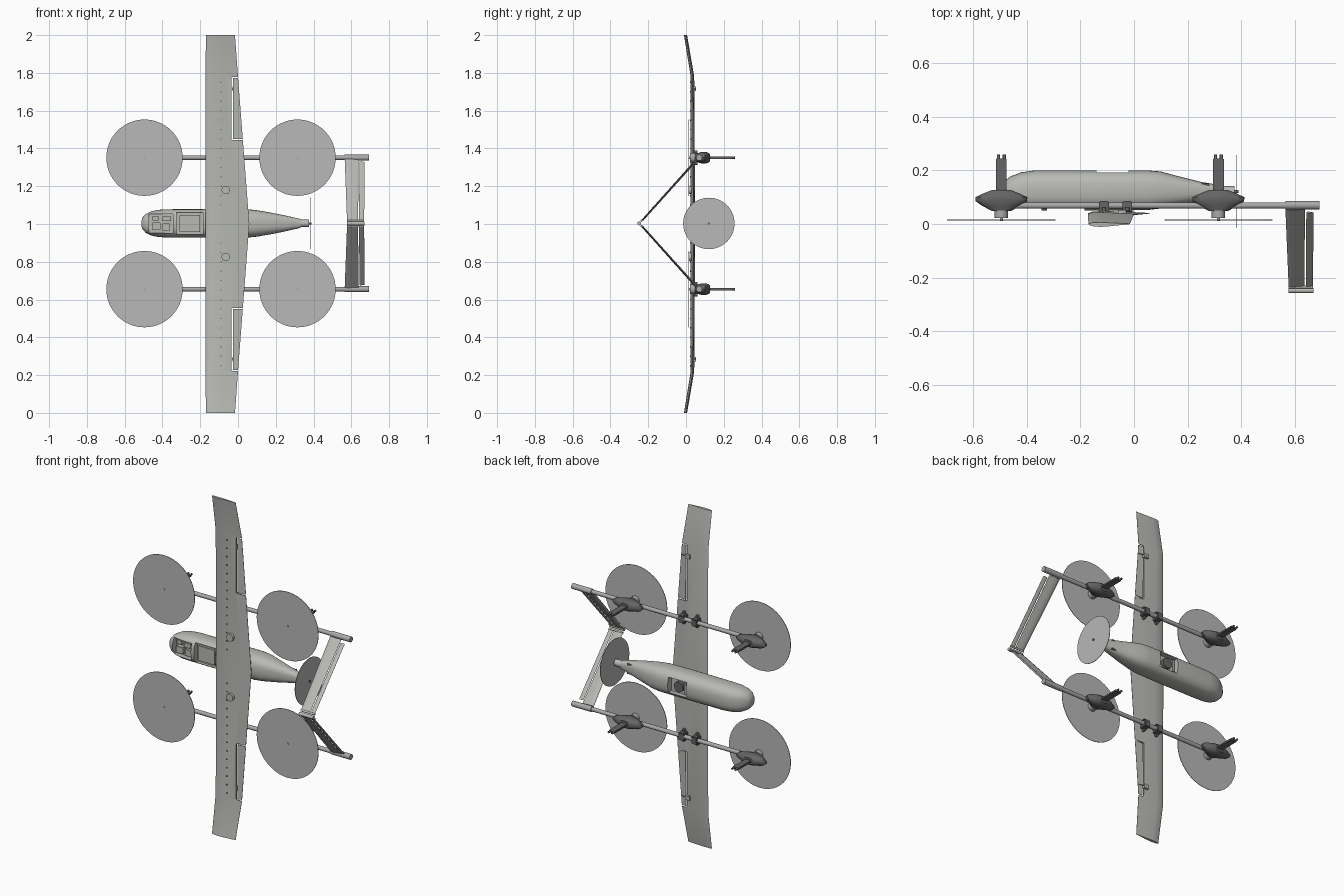
import bpy, bmesh
from math import sin, cos, pi, radians, copysign
from mathutils import Vector, Matrix

if "Cube" in bpy.data.objects:
    bpy.data.objects.remove(bpy.data.objects["Cube"])

MID = 1.003          # centre plane of the airframe
BOOM = 0.348         # boom offset from the centre plane


def material(name, rgb):
    m = bpy.data.materials.new(name)
    m.use_nodes = True
    m.diffuse_color = (*rgb, 1)
    m.node_tree.nodes["Principled BSDF"].inputs["Base Color"].default_value = (*rgb, 1)
    return m


body = material("body grey", (0.48, 0.49, 0.46))
disc_grey = material("rotor grey", (0.48, 0.48, 0.48))
tube_grey = material("boom grey", (0.40, 0.40, 0.40))
dark = material("dark plastic", (0.13, 0.13, 0.135))


def finish(name, bm, mat, smooth=True):
    bmesh.ops.recalc_face_normals(bm, faces=bm.faces)
    me = bpy.data.meshes.new(name)
    bm.to_mesh(me)
    bm.free()
    me.materials.append(mat)
    ob = bpy.data.objects.new(name, me)
    bpy.context.collection.objects.link(ob)
    bpy.ops.object.select_all(action='DESELECT')
    ob.select_set(True)
    bpy.context.view_layer.objects.active = ob
    if smooth:
        bpy.ops.object.shade_smooth_by_angle(angle=radians(35))
    return ob


def loft(name, rings, mat):
    bm = bmesh.new()
    loops = [[bm.verts.new(p) for p in ring] for ring in rings]
    n = len(loops[0])
    for a, b in zip(loops, loops[1:]):
        for i in range(n):
            bm.faces.new((a[i], a[(i + 1) % n], b[(i + 1) % n], b[i]))
    bm.faces.new(loops[0])
    bm.faces.new(loops[-1])
    return finish(name, bm, mat)


def box(name, x, y, z, mat, bevel=0.0):
    """Box from (low, high) pairs on each axis."""
    bm = bmesh.new()
    bmesh.ops.create_cube(bm, size=1)
    for v in bm.verts:
        for k, (lo, hi) in enumerate((x, y, z)):
            v.co[k] = lo + (v.co[k] + 0.5) * (hi - lo)
    if bevel:
        bmesh.ops.bevel(bm, geom=bm.edges[:], offset=bevel, segments=2, affect='EDGES')
    return finish(name, bm, mat, False)


def rod(name, a, b, r1, mat, r2=None, sides=24):
    a, b = Vector(a), Vector(b)
    rot = (b - a).to_track_quat('Z', 'Y').to_matrix().to_4x4()
    bm = bmesh.new()
    bmesh.ops.create_cone(bm, cap_ends=True, segments=sides, radius1=r1,
                          radius2=r1 if r2 is None else r2, depth=(b - a).length,
                          matrix=Matrix.Translation((a + b) / 2) @ rot)
    return finish(name, bm, mat)


def cut(ob, cutters):
    for c in cutters:
        c.hide_render = True
        mod = ob.modifiers.new("cut", 'BOOLEAN')
        mod.operation = 'DIFFERENCE'
        mod.solver = 'EXACT'
        mod.object = c
        bpy.ops.object.select_all(action='DESELECT')
        bpy.context.view_layer.objects.active = ob
        ob.select_set(True)
        bpy.ops.object.modifier_apply(modifier=mod.name)
        bpy.data.objects.remove(c)


# Unit aerofoil outline: chord position, thickness
FOIL = [(0, 0), (0.03, -0.03), (0.12, -0.058), (0.3, -0.07), (0.55, -0.052), (0.8, -0.024),
        (1, -0.004), (1, 0.004), (0.7, 0.02), (0.3, 0.038), (0.08, 0.03)]


def foil_loft(name, sections, mat, normal=(1, 0), thick=1.0):
    """Sections are (z, y, leading x, trailing x)."""
    rings = [[(x0 + u * (x1 - x0), y + t * (x1 - x0) * thick * normal[0],
               z + t * (x1 - x0) * thick * normal[1]) for u, t in FOIL]
             for z, y, x0, x1 in sections]
    return loft(name, rings, mat)


# Wing with drooped tips and slots around the ailerons
half = [(0, 0.04, -0.172, 0.06), (0.78, 0.037, -0.172, 0.0), (1, 0.0, -0.17, -0.016)]
wing = foil_loft("wing", [(1 - z, *r) for z, *r in half[:0:-1]] + [(1 + z, *r) for z, *r in half], body)
slots = []
for s in (1, -1):
    span = sorted((1 + s * 0.447, 1 + s * 0.775))
    slots.append(box("slot", (-0.035, -0.027), (-0.1, 0.15), span, body))
    for e in span:
        slots.append(box("slot", (-0.03, 0.2), (-0.1, 0.15), (e - 0.003, e + 0.003), body))
cut(wing, slots)

# Screw heads on the wing, access caps and aileron servos
for i in range(-15, 16):
    if abs(i) > 1:
        z = 1 + i * 0.05
        rod("wing_screw", (-0.09, 0.02, z), (-0.09, 0.0255 if i % 2 else 0.0245, z), 0.0035, dark, sides=8)
for s in (1, -1):
    rod("wing_cap", (-0.065, 0.035, 1.003 + s * 0.177), (-0.065, 0.013, 1.003 + s * 0.177), 0.022, body)
    zs = 1 + s * 0.715
    box("aileron_servo", (-0.06, -0.03), (0.035, 0.053), (zs - 0.012, zs + 0.012), body)
    rod("aileron_link", (-0.045, 0.052, zs), (0.0, 0.044, zs), 0.002, dark, sides=8)

# Fuselage: rows of x, low y, high y, half width
STATIONS = [(-0.512, 0.10, 0.125, 0.012), (-0.505, 0.08, 0.14, 0.032), (-0.488, 0.066, 0.158, 0.05),
            (-0.46, 0.056, 0.178, 0.064), (-0.42, 0.051, 0.193, 0.072), (-0.37, 0.05, 0.2, 0.075),
            (-0.1, 0.05, 0.2, 0.076), (0.05, 0.052, 0.2, 0.075), (0.1, 0.058, 0.196, 0.07),
            (0.17, 0.07, 0.177, 0.058), (0.25, 0.086, 0.157, 0.042), (0.33, 0.1, 0.144, 0.024)]


def hull_ring(x, lo, hi, w):
    ring = []
    for i in range(32):
        c, s = cos(2 * pi * i / 32), sin(2 * pi * i / 32)
        ring.append((x, (lo + hi) / 2 + (hi - lo) / 2 * copysign(abs(c) ** 0.75, c),
                     MID + w * copysign(abs(s) ** 0.75, s)))
    return ring


hull = loft("fuselage", [hull_ring(*r) for r in STATIONS], body)
wide = (MID - 0.058, MID + 0.058)
cut(hull, [box("bay", (-0.47, -0.345), (0, 0.095), (MID - 0.05, MID + 0.05), body),
           box("bay", (-0.325, -0.185), (0, 0.085), wide, body),
           box("bay", (-0.14, -0.02), (0.165, 0.3), (MID - 0.045, MID + 0.045), body)])

# Equipment inside the bays
for k, (x0, x1, z0, z1, top) in enumerate([
        (-0.455, -0.41, -0.035, 0.005, 0.068), (-0.455, -0.42, 0.015, 0.04, 0.075),
        (-0.4, -0.36, -0.04, 0.0, 0.072), (-0.4, -0.355, 0.012, 0.04, 0.066),
        (-0.31, -0.2, -0.045, 0.045, 0.07)]):
    box("bay_equipment", (x0, x1), (top, 0.1), (MID + z0, MID + z1), body, 0.002)
rod("belly_camera", (-0.08, 0.15, MID), (-0.08, 0.185, MID), 0.03, dark)
box("belly_camera_mount", (-0.13, -0.115), (0.16, 0.185), (MID - 0.035, MID + 0.035), tube_grey)
for s in (1, -1):
    zz = sorted((MID + s * 0.02, MID + s * 0.03))
    box("tail_vent", (0.2, 0.28), (0.13, 0.152), zz, dark)

# Pusher motor and propeller disc
rod("pusher_motor", (0.32, 0.121, MID), (0.375, 0.121, MID), 0.02, body)
rod("pusher_shaft", (0.37, 0.121, MID), (0.39, 0.121, MID), 0.006, dark)
rod("pusher_disc", (0.382, 0.121, MID), (0.385, 0.121, MID), 0.136, disc_grey, sides=64)

for s in (1, -1):
    z = MID + s * BOOM

    # Boom, tail sleeve and wing clamps
    rod("boom", (-0.55, 0.069, z), (0.69, 0.069, z), 0.012, tube_grey)
    rod("boom_sleeve", (0.565, 0.07, z), (0.693, 0.07, z), 0.016, tube_grey)
    for x in (-0.112, -0.025):
        box("boom_clamp", (x - 0.018, x + 0.018), (0.04, 0.086), (z - 0.022, z + 0.022), dark, 0.004)
        for e in (-1, 1):
            rod("clamp_bolt", (x, 0.045, z + e * 0.03), (x, 0.062, z + e * 0.03), 0.008, dark, sides=12)

    # Lift units: pod, motor, rotor disc and landing leg
    for x in (-0.495, 0.315):
        rings = []
        for y, hx, hz in [(0.048, 0.035, 0.02), (0.07, 0.075, 0.027), (0.085, 0.096, 0.031),
                          (0.1, 0.097, 0.031), (0.115, 0.065, 0.028), (0.127, 0.035, 0.02)]:
            rings.append([(x + hx * cos(2 * pi * i / 24), y, z + hz * sin(2 * pi * i / 24))
                          for i in range(24)])
        loft("motor_pod", rings, dark)
        rod("lift_motor", (x, 0.05, z), (x, 0.022, z), 0.025, tube_grey)
        rod("rotor_shaft", (x, 0.03, z), (x, 0.012, z), 0.006, tube_grey, sides=12)
        rod("rotor_disc", (x, 0.0135, z), (x, 0.0165, z), 0.202, disc_grey, sides=64)
        box("landing_leg", (x - 0.02, x + 0.02), (0.115, 0.245), (z - 0.006, z + 0.006), dark, 0.002)
        for e in (-1, 1):
            rod("leg_tip", (x + e * 0.011, 0.24, z), (x + e * 0.011, 0.26, z), 0.006, dark, sides=12)

    # Slanted tail surface with a separate elevator
    za, zb, ya, yb = z - s * 0.01, MID + s * 0.018, 0.055, -0.232
    span = Vector((yb - ya, zb - za)).normalized()
    n = (span.y * s, -span.x * s)
    foil_loft("tail_fin", [(za, ya, 0.565, 0.638), (zb, yb, 0.577, 0.636)], body, n, 1.6)
    foil_loft("elevator", [(za - s * 0.012, ya - 0.012, 0.643, 0.67), (zb, yb, 0.641, 0.668)], body, n, 2.2)
    rod("tail_joint", (0.577, -0.235, MID + s * 0.014), (0.668, -0.235, MID + s * 0.014), 0.006, body, sides=16)

# Apex tube joining the tail surfaces
rod("tail_apex", (0.577, -0.248, MID), (0.67, -0.248, MID), 0.01, body)
